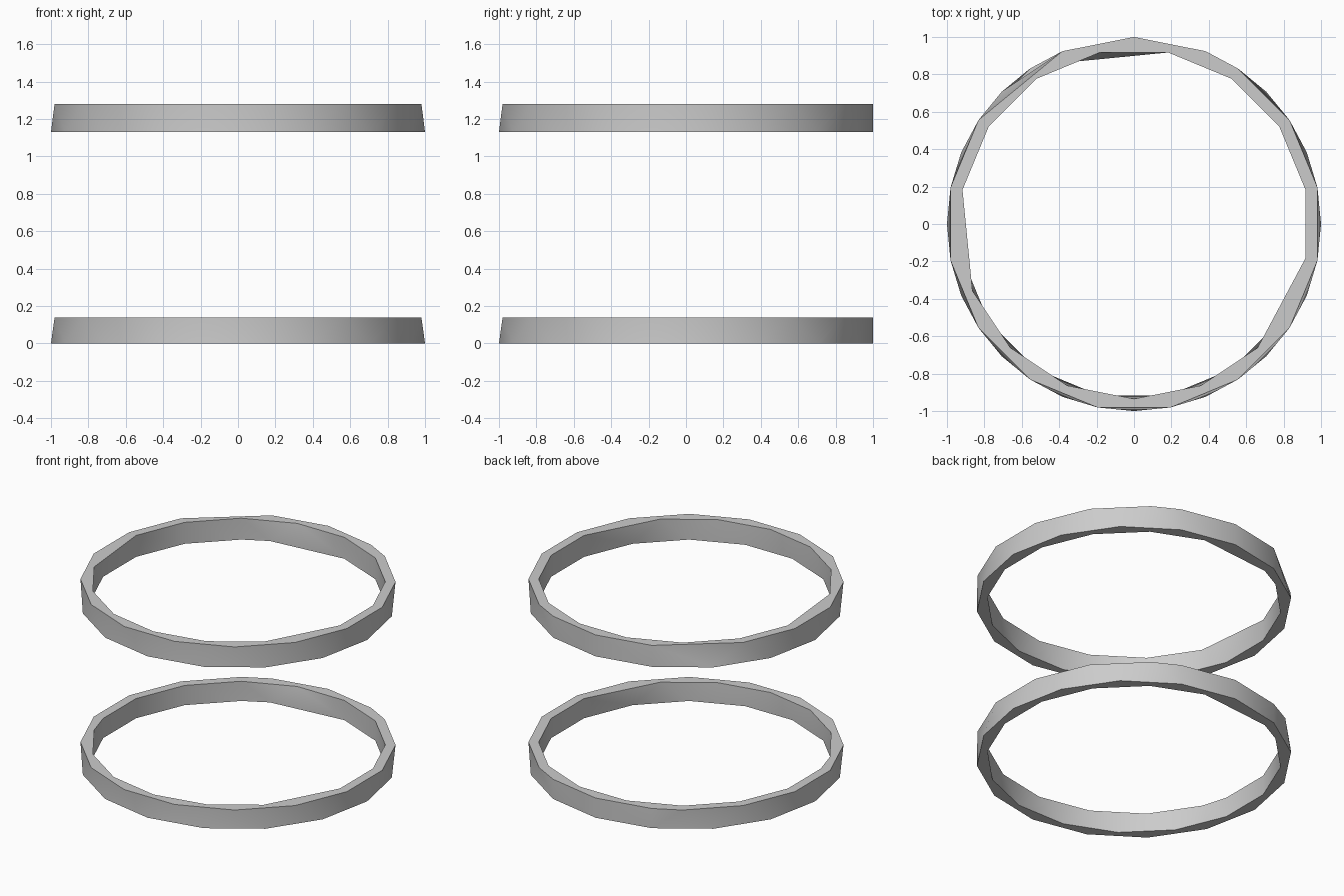
import bpy, bmesh, math

if "Cube" in bpy.data.objects:
    bpy.data.objects.remove(bpy.data.objects["Cube"])

STEP = math.pi / 16   # corners lie on 32 possible directions
R_OUT, R_IN = 1.0, 0.935


def add_loop(bm, steps, radius, z):
    verts = [bm.verts.new((radius * math.cos(s * STEP), radius * math.sin(s * STEP), z))
             for s in steps]
    return list(steps) + [steps[0] + 32], verts + [verts[0]]


def stitch(bm, a, b):
    # triangulated strip between two closed loops with different corner positions
    (sa, va), (sb, vb) = a, b
    i = j = 0
    while i < len(sa) - 1 or j < len(sb) - 1:
        step_a = j == len(sb) - 1 or (
            i < len(sa) - 1 and sa[i] + sa[i + 1] <= sb[j] + sb[j + 1])
        if step_a:
            bm.faces.new((va[i], va[i + 1], vb[j]))
            i += 1
        else:
            bm.faces.new((va[i], vb[j + 1], vb[j]))
            j += 1


def ring(name, z0, z1, outer_top, inner_top):
    bm = bmesh.new()
    ob_ = add_loop(bm, list(range(0, 32, 2)), R_OUT, z0)
    ot = add_loop(bm, outer_top, R_OUT, z1)
    it = add_loop(bm, inner_top, R_IN, z1)
    ib = add_loop(bm, [-1, 1, 3, 5, 7, 10] + list(range(11, 30, 2)), R_IN, z0)
    # outer wall, top rim, inner wall, bottom rim
    for a, b in ((ob_, ot), (ot, it), (it, ib), (ib, ob_)):
        stitch(bm, a, b)
    bmesh.ops.recalc_face_normals(bm, faces=bm.faces[:])
    mesh = bpy.data.meshes.new(name)
    bm.to_mesh(mesh)
    bm.free()
    ob = bpy.data.objects.new(name, mesh)
    bpy.context.collection.objects.link(ob)
    bpy.ops.object.select_all(action='DESELECT')
    ob.select_set(True)
    bpy.context.view_layer.objects.active = ob
    bpy.ops.object.shade_smooth_by_angle(angle=math.radians(35))


front = list(range(13, 30, 2))
# lower and upper hoops
ring("lower_hoop", 0.0, 0.138, [-1, 1, 3, 5, 6, 8, 10, 11] + front,
     list(range(-1, 18, 2)) + [18, 20, 22, 24, 26, 28])
ring("upper_hoop", 1.13, 1.28, [-1, 1, 3, 5, 6, 8, 10] + front,
     list(range(-1, 16, 2)) + [18, 20, 22, 24, 26, 28])
